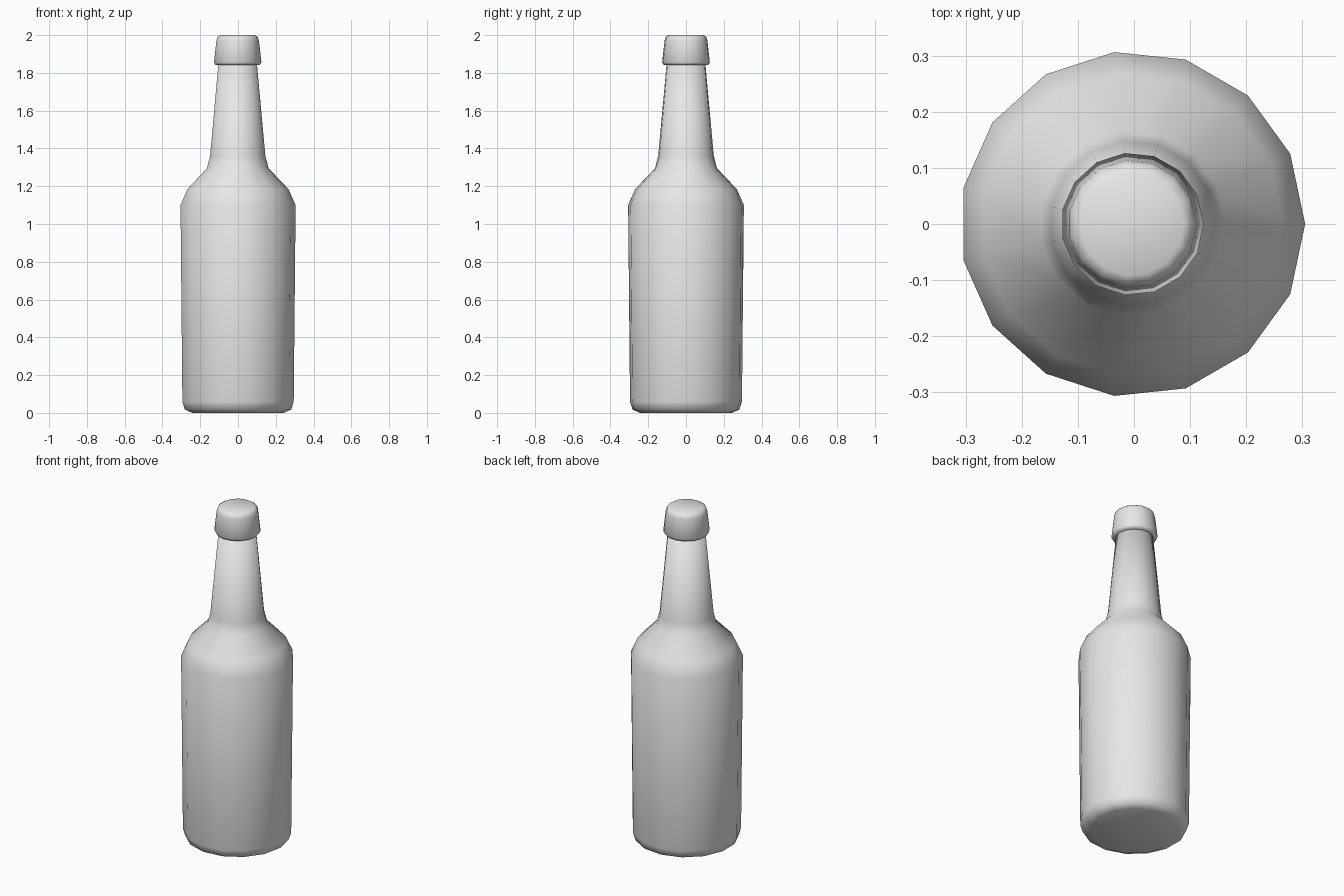
import bpy, bmesh
from math import cos, sin, tau

cube = bpy.data.objects.get("Cube")
if cube:
    bpy.data.objects.remove(cube, do_unlink=True)

SIDES = 15
CENTRE_X = -0.003

grey = bpy.data.materials.new("plain grey")
grey.use_nodes = True
colour = (0.8, 0.8, 0.8, 1)
grey.diffuse_color = colour
grey.node_tree.nodes["Principled BSDF"].inputs["Base Color"].default_value = colour


def lathe(name, profile):
    """Closed turned solid from (radius, height) points, bottom to top."""
    bm = bmesh.new()
    rings = [[bm.verts.new((r * cos(tau * i / SIDES), r * sin(tau * i / SIDES), z))
              for i in range(SIDES)] for r, z in profile]
    for low, high in zip(rings, rings[1:]):
        for i in range(SIDES):
            j = (i + 1) % SIDES
            bm.faces.new((low[i], low[j], high[j], high[i]))
    bm.faces.new(rings[0][::-1])
    bm.faces.new(rings[-1])
    for face in bm.faces:
        face.smooth = True
    mesh = bpy.data.meshes.new(name)
    bm.to_mesh(mesh)
    bm.free()
    mesh.materials.append(grey)
    obj = bpy.data.objects.new(name, mesh)
    obj.location.x = CENTRE_X
    bpy.context.collection.objects.link(obj)
    return obj


# Body, shoulder and tapering neck
lathe("bottle", [(0.245, 0), (0.285, 0.018), (0.298, 0.06), (0.308, 1.1),
                 (0.27, 1.185), (0.165, 1.295), (0.148, 1.36), (0.102, 1.86)])

# Flared cap with rounded rims
lathe("cap", [(0.095, 1.84), (0.118, 1.842), (0.127, 1.856), (0.114, 1.97),
              (0.108, 1.99), (0.092, 2.0)])
